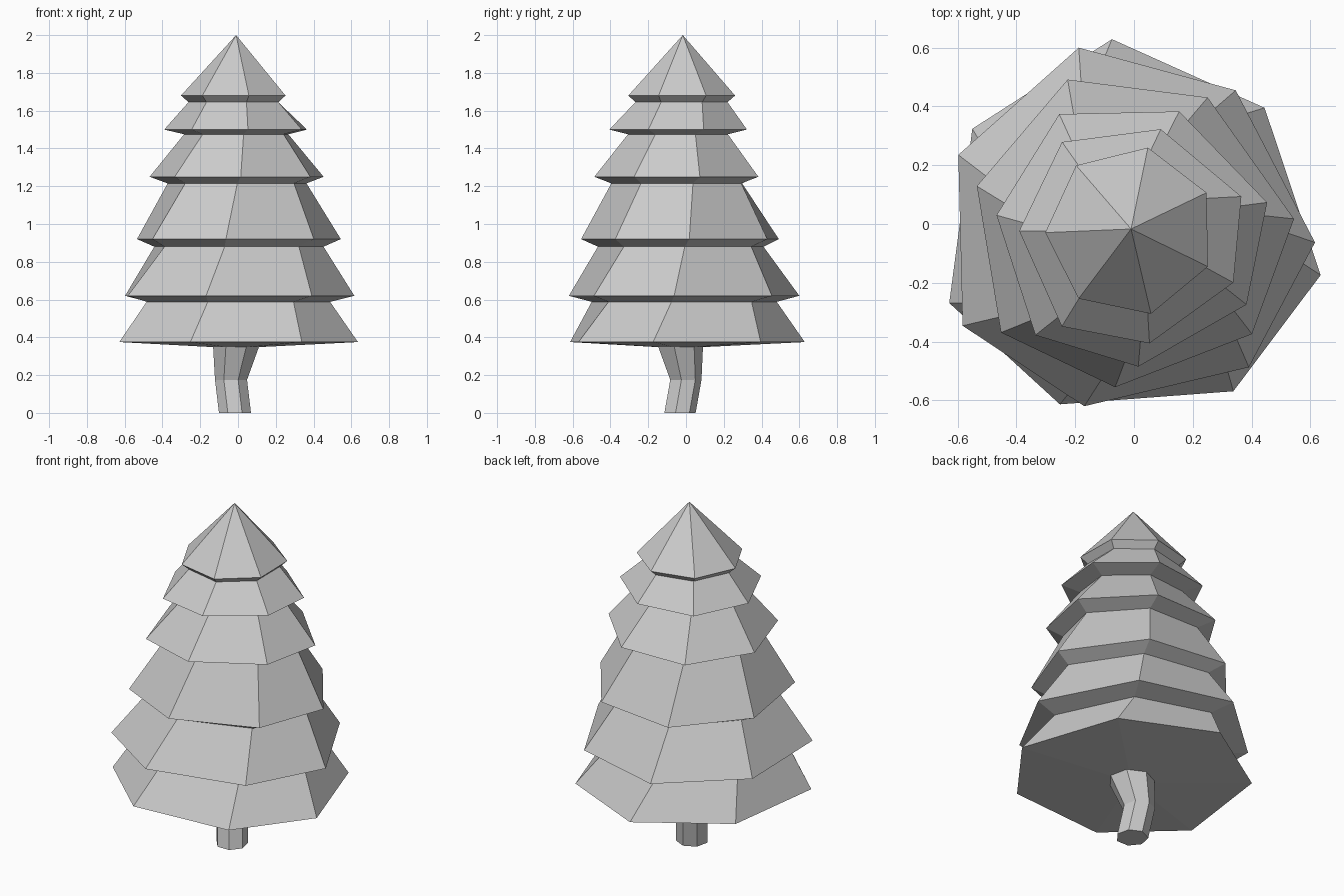
import bpy, bmesh
from math import radians, cos, sin, pi

cube = bpy.data.objects.get("Cube")
if cube:
    bpy.data.objects.remove(cube, do_unlink=True)

SIDES = 7
grey = bpy.data.materials.new("light_grey")
grey.use_nodes = True
COLOUR = (0.6, 0.6, 0.6, 1)
grey.diffuse_color = COLOUR
grey.node_tree.nodes["Principled BSDF"].inputs["Base Color"].default_value = COLOUR

# Hand-cut unevenness shared by the tiers: angle offset and radius factor
TWIST = (0, -3.8, 3, -1.6, 2.9, -0.3, 0.4)
STRETCH = (0.975, 1.025, 0.985, 0.963, 1.015, 1.0, 1.035)


def ring(bm, centre, z, radius, angle, uneven=0.0):
    """One clockwise loop of vertices."""
    verts = []
    for i in range(SIDES):
        a = radians(angle + uneven * TWIST[i]) - 2 * pi * i / SIDES
        r = radius * (1 + uneven * (STRETCH[i] - 1))
        verts.append(bm.verts.new((centre[0] + r * cos(a), centre[1] + r * sin(a), z)))
    return verts


def bridge(bm, upper, lower):
    for i in range(SIDES):
        j = (i + 1) % SIDES
        bm.faces.new((upper[i], upper[j], lower[j], lower[i]))


def finish(bm, name):
    bmesh.ops.recalc_face_normals(bm, faces=bm.faces)
    mesh = bpy.data.meshes.new(name)
    bm.to_mesh(mesh)
    bm.free()
    mesh.materials.append(grey)
    obj = bpy.data.objects.new(name, mesh)
    bpy.context.collection.objects.link(obj)


# Tiers from the top: rim height, rim radius, angle, neck height, neck radius, unevenness, centre
TIERS = [
    (1.68, 0.290, 78.2, 1.645, 0.25, 0, (-0.012, -0.024)),
    (1.50, 0.385, 75.0, 1.475, 0.28, 1, (-0.006, -0.040)),
    (1.25, 0.464, 68.9, 1.215, 0.37, 1, (-0.009, -0.039)),
    (0.92, 0.546, 60.3, 0.88, 0.455, 1, (-0.013, -0.032)),
    (0.62, 0.629, 52.4, 0.588, 0.505, 1, (-0.028, -0.031)),
    (0.375, 0.647, 43.4, 0.348, 0.12, 1, (-0.014, -0.038)),
]

# Foliage: one skin stepping out to each rim and back in to each neck
bm = bmesh.new()
tip = bm.verts.new((-0.01, -0.017, 2))
previous = None
for n, (z, r, angle, neck_z, neck_r, uneven, centre) in enumerate(TIERS):
    rim = ring(bm, centre, z, r, angle, uneven)
    if previous:
        bridge(bm, previous, rim)
    else:
        for i in range(SIDES):
            bm.faces.new((tip, rim[(i + 1) % SIDES], rim[i]))
    following = TIERS[min(n + 1, len(TIERS) - 1)]
    neck_angle = angle + 0.25 * (following[2] - angle)
    previous = ring(bm, centre, neck_z, neck_r, neck_angle, uneven)
    bridge(bm, rim, previous)
bm.faces.new(previous)
finish(bm, "foliage")

# Trunk: bent and flared, with a point of the section to the back
bm = bmesh.new()
top = ring(bm, (-0.01, -0.035), 0.352, 0.125, 90)
middle = ring(bm, (-0.037, -0.005), 0.175, 0.087, 90)
bottom = ring(bm, (-0.016, -0.036), 0, 0.087, 90)
bridge(bm, top, middle)
bridge(bm, middle, bottom)
bm.faces.new(top)
bm.faces.new(bottom)
finish(bm, "trunk")
